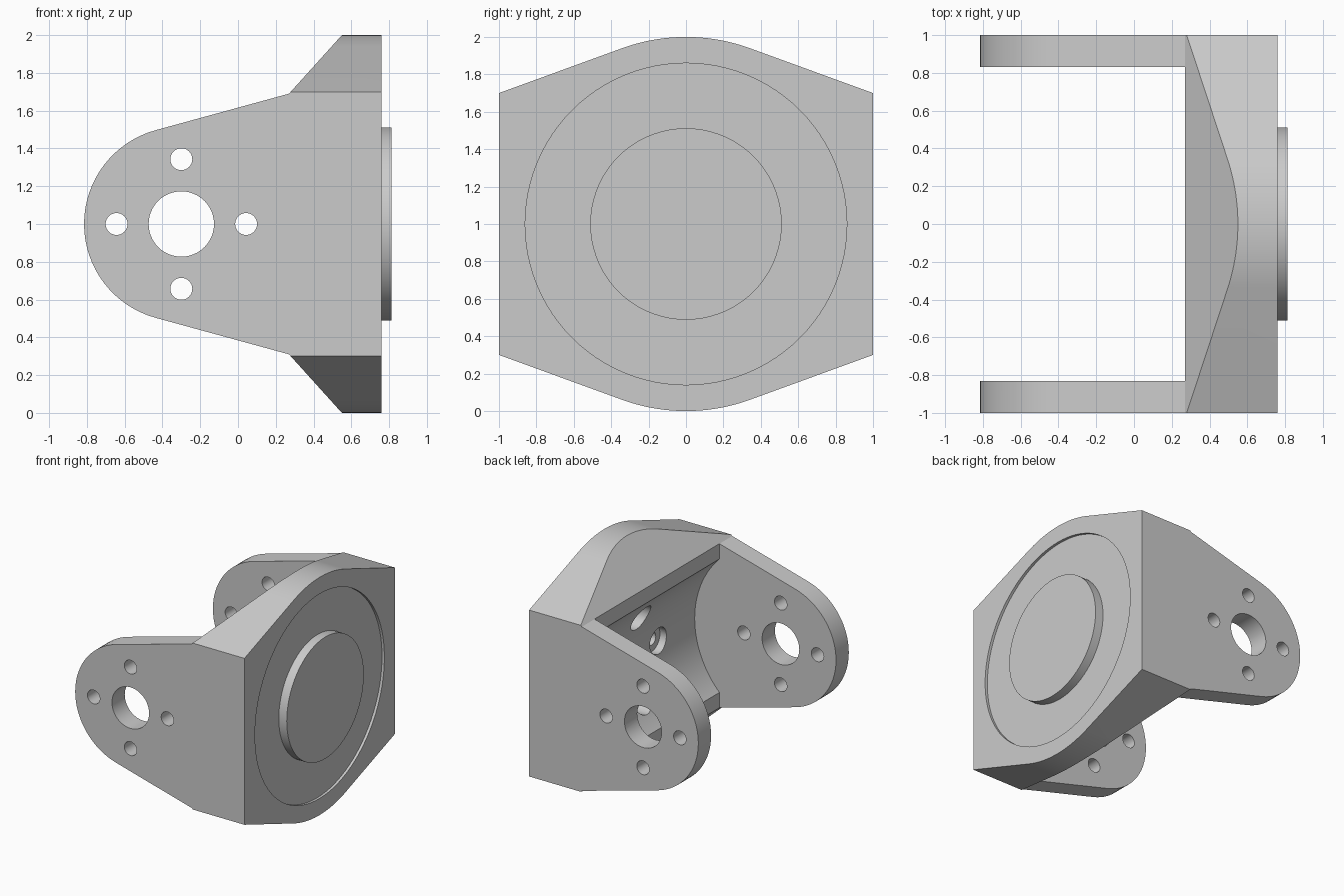
import bpy
import bmesh
from math import sin, cos, acos, radians, degrees
from mathutils import Vector

scene = bpy.context.scene
if "Cube" in scene.objects:
    bpy.data.objects.remove(scene.objects["Cube"])

grey = bpy.data.materials.new("plain grey")
grey.use_nodes = True
COLOUR = (0.6, 0.6, 0.6, 1)
grey.diffuse_color = COLOUR
grey.node_tree.nodes["Principled BSDF"].inputs["Base Color"].default_value = COLOUR

PIVOT = (-0.3, 1.0)      # x, z of the arm pivot
AXIS = (0.0, 1.0)        # y, z of the face plate centre


def arc(centre, radius, start, end, steps=32):
    """Points along an arc, angles in degrees."""
    angles = [radians(start + (end - start) * i / steps) for i in range(steps + 1)]
    return [(centre[0] + radius * cos(a), centre[1] + radius * sin(a)) for a in angles]


def prism(name, outline, axis, low, high):
    """Extrude a flat outline along x (outline in y, z) or y (outline in x, z)."""
    bm = bmesh.new()
    place = (lambda p: (low, *p)) if axis == "x" else (lambda p: (p[0], low, p[1]))
    face = bm.faces.new([bm.verts.new(place(p)) for p in outline])
    out = bmesh.ops.extrude_face_region(bm, geom=[face])
    verts = [v for v in out["geom"] if isinstance(v, bmesh.types.BMVert)]
    step = Vector((1, 0, 0) if axis == "x" else (0, 1, 0)) * (high - low)
    bmesh.ops.translate(bm, verts=verts, vec=step)
    bmesh.ops.recalc_face_normals(bm, faces=bm.faces)
    mesh = bpy.data.meshes.new(name)
    bm.to_mesh(mesh)
    bm.free()
    mesh.materials.append(grey)
    obj = bpy.data.objects.new(name, mesh)
    scene.collection.objects.link(obj)
    return obj


def rod(name, centre, radius, axis, low, high, steps=48):
    return prism(name, arc(centre, radius, 0, 360, steps)[:-1], axis, low, high)


def select(obj):
    bpy.ops.object.select_all(action="DESELECT")
    obj.select_set(True)
    bpy.context.view_layer.objects.active = obj


def combine(target, tool, operation="DIFFERENCE"):
    """Apply a boolean and discard the tool."""
    tool.hide_render = True
    mod = target.modifiers.new("cut", "BOOLEAN")
    mod.operation, mod.solver, mod.object = operation, "EXACT", tool
    select(target)
    bpy.ops.object.modifier_apply(modifier=mod.name)
    bpy.data.objects.remove(tool)


# Side outline: rounded arm end, tapered flanks, sloped shoulders
side = arc(PIVOT, 0.515, 105, 255)
side += [(0.27, 0.31), (0.55, 0), (0.76, 0), (0.76, 2), (0.55, 2), (0.27, 1.69)]
bracket = prism("bracket", side, "y", -1, 1)

# Face outline: straight sides with rounded top and bottom
face = [(1, 0.3), (1, 1.7)] + arc(AXIS, 1, 70, 110)
face += [(-1, 1.7), (-1, 0.3)] + arc(AXIS, 1, 250, 290)
combine(bracket, prism("face_limit", face, "x", -1.5, 1.5), "INTERSECT")

# Space between the arms, with a rounded hollow about the pivot
REACH = 0.8
swing = degrees(acos((0.27 - PIVOT[0]) / REACH))
gap = [(-1.2, -0.5), (0.27, -0.5)] + arc(PIVOT, REACH, -swing, swing, 48)
gap += [(0.27, 2.5), (-1.2, 2.5)]
combine(bracket, prism("arm_gap", gap, "y", -0.83, 0.83))

# Pivot hole through both arms
combine(bracket, rod("pivot_hole", PIVOT, 0.173, "y", -1.5, 1.5))

# Ring of bolt holes in the arms, and counterbored holes in the hollow
for dx, dz in ((1, 0), (0, 1), (-1, 0), (0, -1)):
    spot = (PIVOT[0] + 0.343 * dx, PIVOT[1] + 0.343 * dz)
    combine(bracket, rod("arm_bolt_hole", spot, 0.058, "y", -1.5, 1.5, 32))
    spot = (AXIS[0] + 0.343 * dx, AXIS[1] + 0.343 * dz)
    combine(bracket, rod("counterbore", spot, 0.11, "x", 0, 0.56, 32))
    combine(bracket, rod("plate_bolt_hole", spot, 0.055, "x", 0.5, 0.7, 32))

# Shallow round recess in the face
combine(bracket, rod("face_recess", AXIS, 0.86, "x", 0.738, 1, 96))

# Raised round boss in the recess
boss = rod("face_boss", AXIS, 0.512, "x", 0.738, 0.812, 72)

for part in (bracket, boss):
    select(part)
    bpy.ops.object.shade_smooth_by_angle(angle=radians(14))
